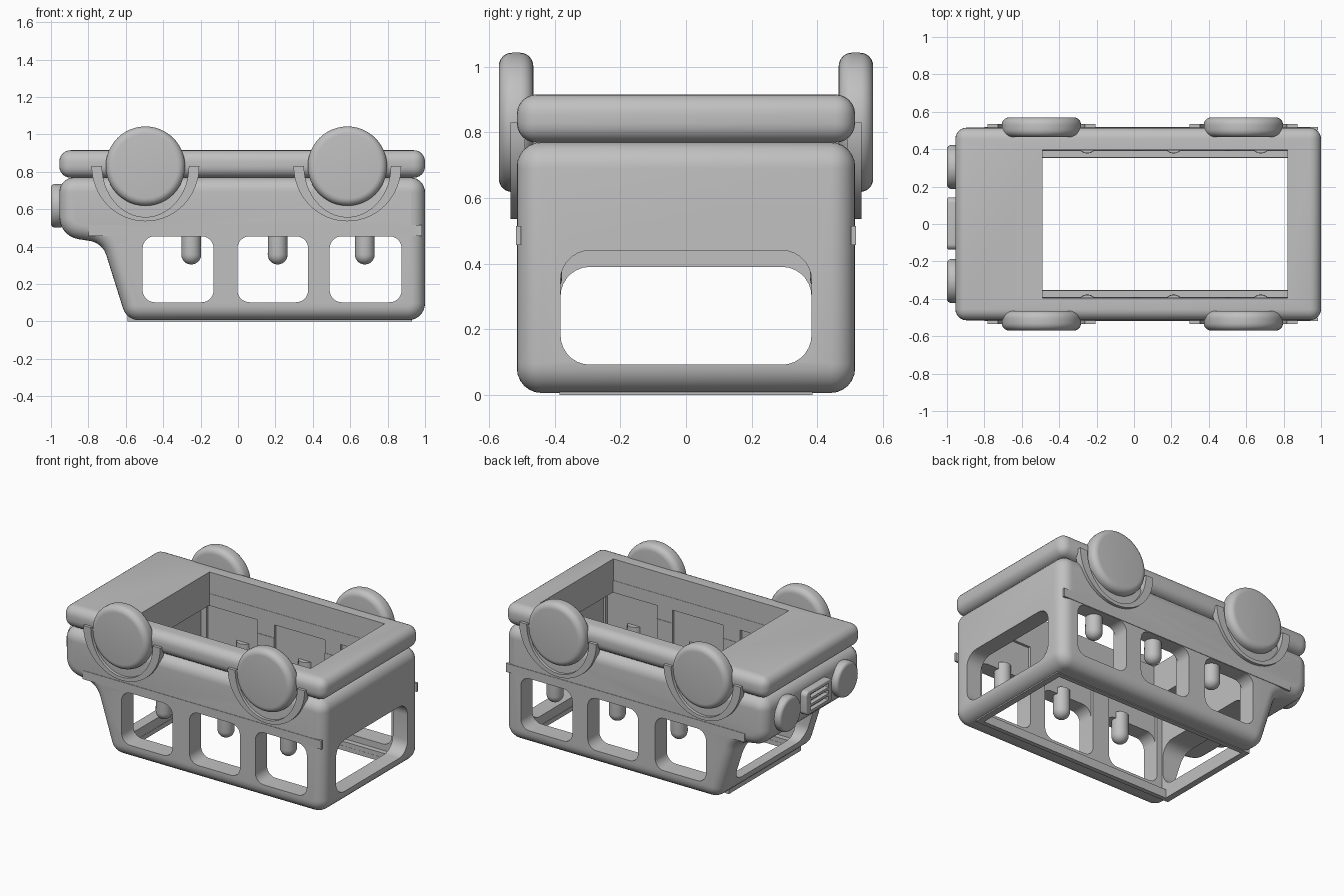
import bpy, bmesh, math
from mathutils import Vector, Matrix

old = bpy.data.objects.get("Cube")
if old:
    bpy.data.objects.remove(old, do_unlink=True)

grey = bpy.data.materials.new("plain grey")
grey.use_nodes = True
GREY = (0.53, 0.53, 0.53, 1)
grey.diffuse_color = GREY
grey.node_tree.nodes["Principled BSDF"].inputs["Base Color"].default_value = GREY


def finish(name, bm):
    bmesh.ops.recalc_face_normals(bm, faces=bm.faces)
    me = bpy.data.meshes.new(name)
    bm.to_mesh(me)
    bm.free()
    me.materials.append(grey)
    ob = bpy.data.objects.new(name, me)
    bpy.context.scene.collection.objects.link(ob)
    return ob


def select(ob):
    bpy.ops.object.select_all(action='DESELECT')
    ob.select_set(True)
    bpy.context.view_layer.objects.active = ob


def smooth(ob):
    select(ob)
    bpy.ops.object.shade_smooth_by_angle(angle=math.radians(35))
    return ob


def box(name, x0, x1, y0, y1, z0, z1, round_by=0.0, seg=6):
    bm = bmesh.new()
    size = Matrix.Diagonal((x1 - x0, y1 - y0, z1 - z0, 1))
    mid = Matrix.Translation(((x0 + x1) / 2, (y0 + y1) / 2, (z0 + z1) / 2))
    bmesh.ops.create_cube(bm, size=1, matrix=mid @ size)
    if round_by:
        bmesh.ops.bevel(bm, geom=bm.edges[:], offset=round_by, segments=seg,
                        profile=0.5, affect='EDGES')
    return finish(name, bm)


def fillet(points, radii, steps=7):
    """Round the corners of a closed 2D outline."""
    out = []
    n = len(points)
    for i, r in enumerate(radii):
        p = Vector(points[i])
        a = (Vector(points[i - 1]) - p).normalized()
        b = (Vector(points[(i + 1) % n]) - p).normalized()
        half = a.angle(b) / 2
        centre = p + (a + b).normalized() * r / math.sin(half)
        reach = r / math.tan(half)
        start, end = p + a * reach - centre, p + b * reach - centre
        sweep = start.angle_signed(end)
        for k in range(steps + 1):
            t = -sweep * k / steps
            c, s = math.cos(t), math.sin(t)
            out.append(centre + Vector((start.x * c - start.y * s,
                                        start.x * s + start.y * c)))
    return out


def prism(name, outline, axis, lo, hi, round_by=0.0, seg=6):
    """Extrude an outline along x (outline is y, z) or y (outline is x, z)."""
    def place(p, d):
        return (d, p[0], p[1]) if axis == 'x' else (p[0], d, p[1])
    bm = bmesh.new()
    rings = [[bm.verts.new(place(p, d)) for p in outline] for d in (lo, hi)]
    caps = [bm.faces.new(r) for r in rings]
    n = len(outline)
    for i in range(n):
        j = (i + 1) % n
        bm.faces.new((rings[0][i], rings[0][j], rings[1][j], rings[1][i]))
    bmesh.ops.recalc_face_normals(bm, faces=bm.faces)
    if round_by:
        edges = [e for f in caps for e in f.edges]
        bmesh.ops.bevel(bm, geom=edges, offset=round_by, segments=seg,
                        profile=0.5, affect='EDGES')
    return finish(name, bm)


def rounded_rect(a0, a1, b0, b1, r):
    return fillet([(a0, b0), (a1, b0), (a1, b1), (a0, b1)], [r] * 4)


def circle(cx, cz, r, n=48):
    return [(cx + r * math.cos(math.tau * i / n),
             cz + r * math.sin(math.tau * i / n)) for i in range(n)]


def cut(ob, cutters):
    for c in cutters:
        c.hide_render = True
        m = ob.modifiers.new("cut", 'BOOLEAN')
        m.operation = 'DIFFERENCE'
        m.solver = 'EXACT'
        m.object = c
        select(ob)
        bpy.ops.object.modifier_apply(modifier=m.name)
        bpy.data.objects.remove(c, do_unlink=True)


# Body shell with sloped windscreen and hood
profile = fillet([(1, 0.77), (-0.955, 0.77), (-0.955, 0.455), (-0.725, 0.42),
                  (-0.595, 0.006), (1, 0.006)],
                 [0.08, 0.08, 0.12, 0.11, 0.09, 0.09])
body = prism("body_shell", profile, 'y', -0.515, 0.515, 0.075)
windows = [(-0.51, -0.13), (-0.003, 0.375), (0.49, 0.875)]
cutters = [
    box("cabin_space", -0.55, 0.89, -0.39, 0.39, 0.06, 0.69),
    box("floor_opening", -0.49, 0.82, -0.393, 0.393, 0.6, 1),
    box("roof_opening", -0.55, 0.891, -0.355, 0.355, -0.1, 0.1),
    prism("rear_window", rounded_rect(-0.382, 0.382, 0.092, 0.44, 0.09), 'x', 0.7, 1.2),
    prism("windscreen", rounded_rect(-0.382, 0.382, 0.092, 0.39, 0.09), 'x', -1.2, -0.4),
]
for x0, x1 in windows:
    cutters.append(prism("side_window", rounded_rect(x0, x1, 0.102, 0.455, 0.065),
                         'y', -0.8, 0.8))
    cutters.append(box("pane_pocket", x0, x1, -0.41, 0.41, 0.2, 0.688))
cut(body, cutters)
smooth(body)

# Chassis slab with its opening
chassis = box("chassis", -0.955, 1, -0.515, 0.515, 0.768, 0.915, 0.06)
cut(chassis, [box("chassis_opening", -0.49, 0.82, -0.395, 0.395, 0.6, 1.2)])
smooth(chassis)

# Thin lip around the roof opening
lip = box("roof_lip", -0.59, 0.93, -0.385, 0.385, 0, 0.03)
cut(lip, [box("lip_opening", -0.548, 0.888, -0.354, 0.354, -0.1, 0.1)])

for side, s in (("left", 1), ("right", -1)):
    for end, x in (("front", -0.495), ("rear", 0.585)):
        # Wheels
        lo, hi = sorted((s * 0.465, s * 0.57))
        smooth(prism(f"{end}_{side}_wheel", circle(x, 0.83, 0.212), 'y', lo, hi, 0.04))
        # Fender arches, thinner in the middle
        lo, hi = sorted((s * 0.49, s * 0.535))
        turns = [math.pi * (1 + i / 32) for i in range(33)]
        arch = [(x + 0.288 * math.cos(t), 0.83 + 0.295 * math.sin(t)) for t in turns]
        arch += [(x + 0.232 * math.cos(t), 0.83 + 0.272 * math.sin(t))
                 for t in reversed(turns)]
        smooth(prism(f"{end}_{side}_fender", arch, 'y', lo, hi))
    # Side trim strip
    lo, hi = sorted((s * 0.503, s * 0.518))
    box(f"{side}_trim", -0.8, 0.985, lo, hi, 0.457, 0.515)
    # Rounded pegs hanging in the windows
    for i, x in enumerate((-0.25, 0.212, 0.678)):
        bm = bmesh.new()
        bmesh.ops.create_uvsphere(bm, u_segments=24, v_segments=12, radius=0.053)
        for v in bm.verts:
            v.co.z = 0.357 + v.co.z if v.co.z < 0.001 else 0.5
        bmesh.ops.translate(bm, verts=bm.verts, vec=(x, s * 0.43, 0))
        smooth(finish(f"{side}_peg_{i + 1}", bm))
    # Headlights
    smooth(prism(f"{side}_headlight", circle(s * 0.305, 0.618, 0.117), 'x',
                 -1, -0.93, 0.022, 4))

# Grille frame with horizontal slots
grille = prism("grille", rounded_rect(-0.137, 0.142, 0.54, 0.70, 0.03), 'x',
               -1, -0.93, 0.01, 3)
cut(grille, [box("slot", -1.1, -0.97, -0.095, 0.1, z, z + 0.026)
             for z in (0.565, 0.607, 0.649)])
smooth(grille)
